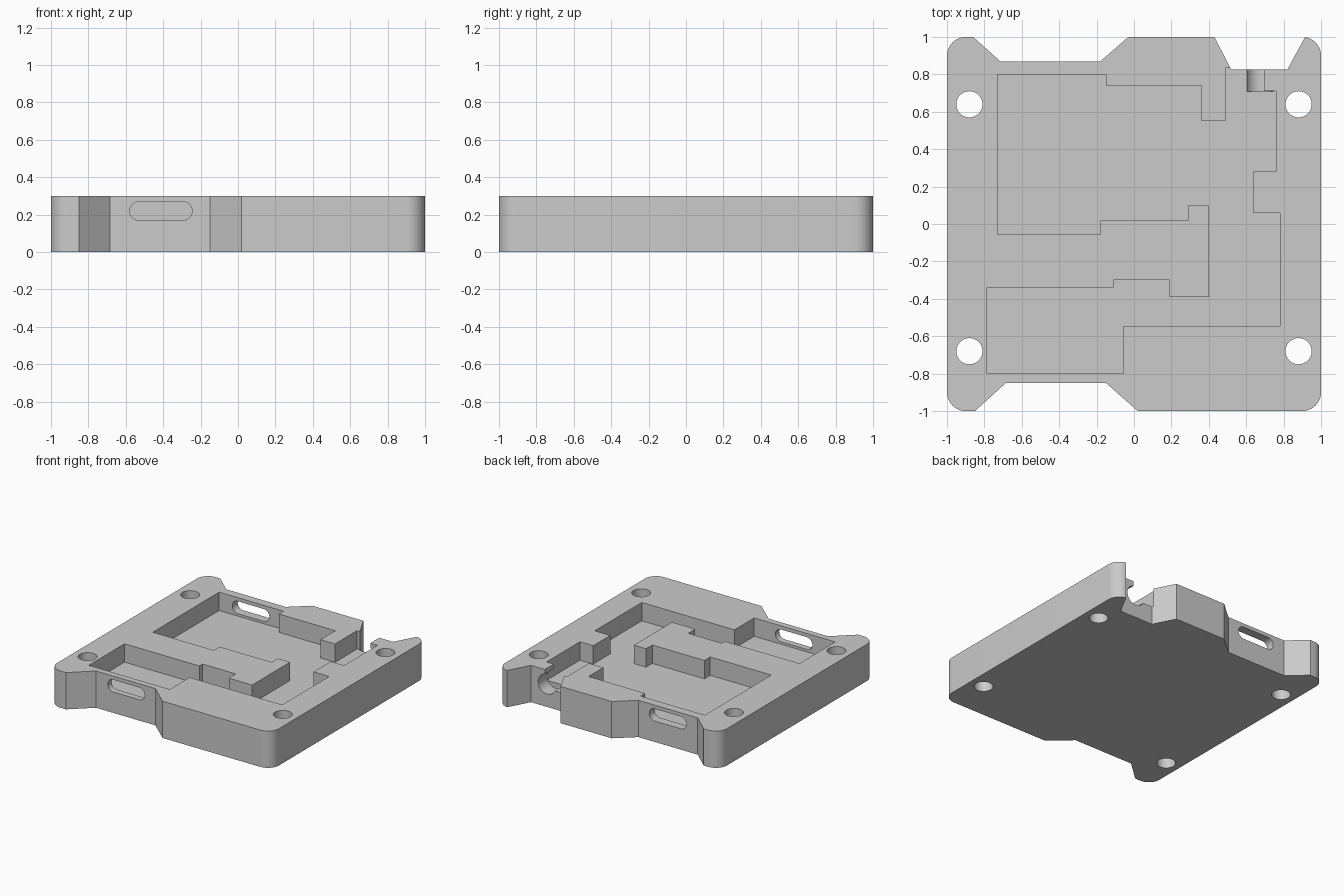
import bpy, bmesh
from math import sin, cos, pi, radians
from mathutils import Matrix, Vector

cube = bpy.data.objects.get("Cube")
if cube:
    bpy.data.objects.remove(cube, do_unlink=True)

HEIGHT = 0.3
FLOOR = 0.15

grey = bpy.data.materials.new("plain_grey")
grey.use_nodes = True
colour = (0.6, 0.6, 0.6, 1)
grey.diffuse_color = colour
grey.node_tree.nodes["Principled BSDF"].inputs["Base Color"].default_value = colour


def arc(cx, cy, r, start, end, steps):
    """Points on an arc, angles in degrees."""
    angles = [radians(start + (end - start) * i / steps) for i in range(steps + 1)]
    return [(cx + r * cos(a), cy + r * sin(a)) for a in angles]


def prism(name, outline, low, high, along_y=False):
    """Extrude an outline along z, or an xz outline along y."""
    bm = bmesh.new()
    if along_y:
        verts = [bm.verts.new((x, low, z)) for x, z in outline]
        push = Vector((0, high - low, 0))
    else:
        verts = [bm.verts.new((x, y, low)) for x, y in outline]
        push = Vector((0, 0, high - low))
    face = bm.faces.new(verts)
    new = bmesh.ops.extrude_face_region(bm, geom=[face])["geom"]
    bmesh.ops.translate(bm, vec=push, verts=[v for v in new if isinstance(v, bmesh.types.BMVert)])
    bmesh.ops.recalc_face_normals(bm, faces=bm.faces)
    mesh = bpy.data.meshes.new(name)
    bm.to_mesh(mesh)
    bm.free()
    mesh.materials.append(grey)
    obj = bpy.data.objects.new(name, mesh)
    bpy.context.collection.objects.link(obj)
    return obj


def cut(body, cutter):
    """Subtract the cutter from the body and discard it."""
    cutter.hide_render = True
    mod = body.modifiers.new("cut", "BOOLEAN")
    mod.operation = "DIFFERENCE"
    mod.solver = "EXACT"
    mod.object = cutter
    bpy.context.view_layer.objects.active = body
    bpy.ops.object.modifier_apply(modifier=mod.name)
    bpy.data.objects.remove(cutter, do_unlink=True)


# Tray outline: rounded corners and three tapered edge recesses
R = 0.1
C = 1 - R
outline = (
    arc(-C, -C, R, 180, 270, 10)
    + [(-0.85, -1), (-0.685, -0.85), (-0.15, -0.85), (0.02, -1)]
    + arc(C, -C, R, 270, 360, 10)
    + arc(C, C, R, 0, 82, 10)
    + [(0.82, 0.825), (0.52, 0.825), (0.43, 1)]
    + [(-0.03, 1), (-0.18, 0.87), (-0.715, 0.87), (-0.86, 1)]
    + arc(-C, C, R, 90, 180, 10)
)
tray = prism("case_tray", outline, 0, HEIGHT)

# Stepped pocket wrapping around the raised middle shelf
pocket = [
    (-0.73, 0.8), (-0.15, 0.8), (-0.15, 0.74), (0.36, 0.74), (0.36, 0.55),
    (0.49, 0.55), (0.49, 0.835), (0.695, 0.835), (0.695, 0.71), (0.76, 0.71),
    (0.76, 0.28), (0.64, 0.28), (0.64, 0.06), (0.78, 0.06), (0.78, -0.545),
    (-0.055, -0.545), (-0.055, -0.8), (-0.785, -0.8), (-0.785, -0.34),
    (-0.11, -0.34), (-0.11, -0.3), (0.19, -0.3), (0.19, -0.39), (0.4, -0.39),
    (0.4, 0.1), (0.29, 0.1), (0.29, 0.02), (-0.18, 0.02), (-0.18, -0.055),
    (-0.73, -0.055),
]
cut(tray, prism("pocket_cutter", pocket, FLOOR, HEIGHT + 0.1))

# Screw holes through the four corners
for x in (-0.88, 0.88):
    for y in (-0.68, 0.64):
        circle = arc(x, y, 0.07, 0, 360, 40)[:-1]
        cut(tray, prism("screw_hole_cutter", circle, -0.1, HEIGHT + 0.1))

# Rounded connector slots through the front and back walls
for x, low, high in ((-0.412, -0.9, -0.77), (-0.445, 0.77, 0.92)):
    slot = (arc(x + 0.117, 0.22, 0.05, -90, 90, 14)
            + arc(x - 0.117, 0.22, 0.05, 90, 270, 14))
    cut(tray, prism("slot_cutter", slot, low, high, along_y=True))

# Round cable hole beside the open channel at the back
cable = arc(0.675, 0.185, 0.08, 0, 360, 40)[:-1]
cut(tray, prism("cable_hole_cutter", cable, 0.708, 0.9, along_y=True))

# Smooth curved walls, keep hard edges
bpy.ops.object.select_all(action="DESELECT")
tray.select_set(True)
bpy.context.view_layer.objects.active = tray
bpy.ops.object.shade_smooth_by_angle(angle=radians(25))
